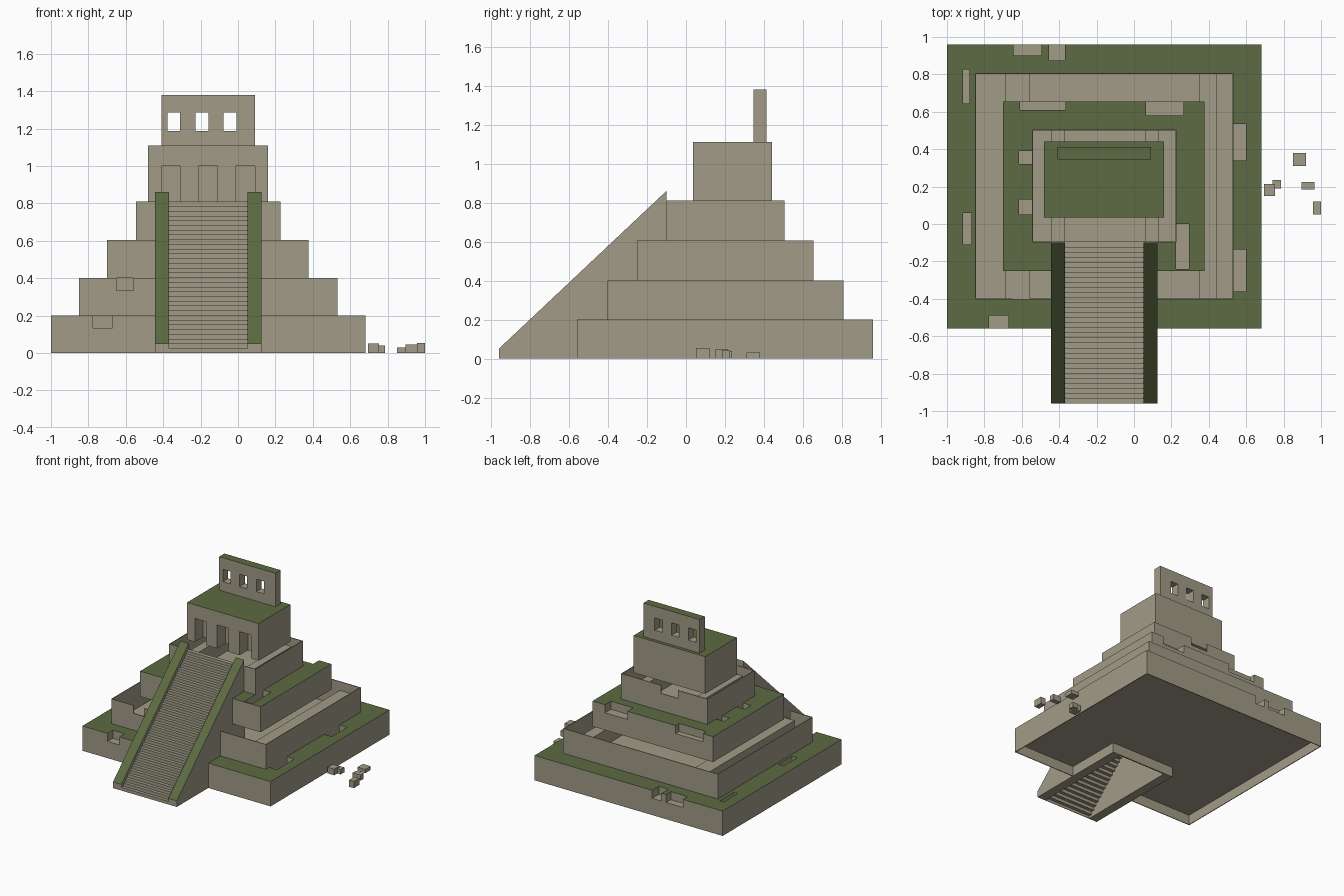
import bpy, bmesh

cube = bpy.data.objects.get("Cube")
if cube:
    bpy.data.objects.remove(cube, do_unlink=True)


def material(name, rgb):
    m = bpy.data.materials.new(name)
    m.use_nodes = True
    m.diffuse_color = (*rgb, 1)
    m.node_tree.nodes["Principled BSDF"].inputs["Base Color"].default_value = (*rgb, 1)
    return m


MATS = [material("weathered_stone", (0.355, 0.33, 0.245)),
        material("moss_green", (0.108, 0.146, 0.054))]
STONE, MOSS = 0, 1


def finish(name, bm, rule):
    """Turn a bmesh into an object, colouring each face by a rule."""
    bmesh.ops.remove_doubles(bm, verts=bm.verts, dist=1e-5)
    bmesh.ops.recalc_face_normals(bm, faces=bm.faces)
    bm.normal_update()
    for f in bm.faces:
        f.material_index = rule(f)
    me = bpy.data.meshes.new(name)
    bm.to_mesh(me)
    bm.free()
    for m in MATS:
        me.materials.append(m)
    ob = bpy.data.objects.new(name, me)
    bpy.context.scene.collection.objects.link(ob)
    return ob


def block(name, box, steps=(), mossy=False):
    """A box (x0,x1,y0,y1,z0,z1) carved by ordered (adds, box) steps."""
    steps = [(True, box)] + list(steps)
    ax = []
    for a in (0, 2, 4):
        lo, hi = box[a], box[a + 1]
        vals = {round(min(max(b[a + k], lo), hi), 4) for _, b in steps for k in (0, 1)}
        ax.append(sorted(vals))
    n = [len(v) - 1 for v in ax]

    def solid(c):
        if any(c[a] < 0 or c[a] >= n[a] for a in range(3)):
            return False
        mid = [(ax[a][c[a]] + ax[a][c[a] + 1]) / 2 for a in range(3)]
        full = False
        for adds, b in steps:
            if all(b[2 * a] < mid[a] < b[2 * a + 1] for a in range(3)):
                full = adds
        return full

    bm = bmesh.new()
    for c in ((i, j, k) for i in range(n[0]) for j in range(n[1]) for k in range(n[2])):
        if not solid(c):
            continue
        for a in range(3):
            u, v = (a + 1) % 3, (a + 2) % 3
            for side in (0, 1):
                nb = list(c)
                nb[a] += 2 * side - 1
                if solid(nb):
                    continue
                quad = []
                for du, dv in ((0, 0), (1, 0), (1, 1), (0, 1)):
                    p = [0, 0, 0]
                    p[a] = ax[a][c[a] + side]
                    p[u] = ax[u][c[u] + du]
                    p[v] = ax[v][c[v] + dv]
                    quad.append(bm.verts.new(p))
                bm.faces.new(quad)
    top = box[5]

    def rule(f):
        high = f.calc_center_median().z > top - 1e-3
        return MOSS if mossy and high and f.normal.z > 0.9 else STONE
    return finish(name, bm, rule)


def extrude_profile(name, pts, x0, x1, rule):
    """Extrude a (y, z) outline along x."""
    bm = bmesh.new()
    face = bm.faces.new([bm.verts.new((x0, y, z)) for y, z in pts])
    out = bmesh.ops.extrude_face_region(bm, geom=[face])["geom"]
    moved = [v for v in out if isinstance(v, bmesh.types.BMVert)]
    bmesh.ops.translate(bm, verts=moved, vec=(x1 - x0, 0, 0))
    return finish(name, bm, rule)


def chips(rects, top, depth=0.065):
    """Broken pockets in a tier top."""
    return [(False, (*r, top - depth, top + 1)) for r in rects]


def hollow(box, z0, z1, wall=0.006):
    return (False, (box[0] + wall, box[1] - wall, box[2] + wall, box[3] - wall, z0, z1))


def ridges(box, spans, top):
    """Low stone ridges running front to back inside an open tier."""
    return [(True, (x0, x1, box[2], box[3], box[4], top)) for x0, x1 in spans]


# Open shaft beneath the staircase, cut through the tiers
SHAFT = (False, (-0.37, 0.05, -1, -0.10, -1, 1))

# Bottom tier: recessed underside, mossy top with chips
tier1 = (-1.0, 0.682, -0.558, 0.96, 0, 0.2)
block("bottom_tier", tier1, [hollow(tier1, -1, 0.08)] + chips([
    (-0.645, -0.495, 0.90, 0.96), (-0.455, -0.37, 0.875, 0.96),
    (-0.915, -0.88, 0.645, 0.825), (-0.915, -0.87, -0.11, 0.06),
    (0.532, 0.60, 0.34, 0.535), (0.532, 0.60, -0.36, -0.135),
    (-0.775, -0.67, -0.558, -0.49)], 0.2) + [SHAFT], True)

# Second tier: open-topped stone trough
tier2 = (-0.85, 0.532, -0.403, 0.807, 0.2, 0.4)
block("second_tier", tier2,
      [hollow(tier2, 0.206, 1)] + ridges(tier2, [(-0.69, -0.56), (0.35, 0.44)], 0.33)
      + chips([(-0.65, -0.56, -0.403, -0.25)], 0.4) + [SHAFT])

# Third tier: mossy with chips
block("third_tier", (-0.70, 0.377, -0.25, 0.655, 0.4, 0.605), chips([
    (-0.61, -0.365, 0.61, 0.655), (0.065, 0.265, 0.58, 0.655),
    (-0.615, -0.545, 0.32, 0.39), (-0.615, -0.545, 0.05, 0.13),
    (0.225, 0.295, -0.24, 0.0)], 0.605) + [SHAFT], True)

# Fourth tier: open-topped stone trough
tier4 = (-0.545, 0.227, -0.10, 0.505, 0.605, 0.81)
block("fourth_tier", tier4,
      [hollow(tier4, 0.611, 1)] + ridges(tier4, [(-0.44, -0.37), (0.06, 0.13)], 0.74)
      + chips([(-0.28, -0.13, 0.44, 0.505)], 0.81))

# Temple with three doorways
block("temple", (-0.48, 0.16, 0.035, 0.44, 0.81, 1.11),
      [(False, (x, x + 0.1, 0, 0.14, 0.8, 1.0)) for x in (-0.41, -0.21, -0.01)], True)

# Roof comb with three windows
block("roof_comb", (-0.41, 0.092, 0.345, 0.412, 1.11, 1.38),
      [(False, (x, x + 0.068, 0, 1, 1.187, 1.287)) for x in (-0.377, -0.227, -0.077)], True)

# Staircase: thin folded flight, open underneath
COUNT, Y0, Y1, TOP = 32, -0.96, -0.10, 0.81
run, rise = (Y1 - Y0) / COUNT, TOP / COUNT
upper = [(Y0, 0)]
for i in range(COUNT):
    upper += [(Y0 + i * run, (i + 1) * rise), (Y0 + (i + 1) * run, (i + 1) * rise)]
gap = 0.004
lower = [(y + gap, max(0, z - gap)) for y, z in upper]
extrude_profile("stairs", upper + lower[::-1], -0.37, 0.05, lambda f: STONE)
block("stairs_back_wall", (-0.445, 0.125, Y1, Y1 + 0.01, 0, 0.605))

# Ramped side walls of the stairs with mossy tops
ramp = [(Y0, 0), (Y0, 0.05), (Y1, 0.86), (Y1, 0)]
for name, x in (("right_stair_wall", -0.445), ("left_stair_wall", 0.05)):
    extrude_profile(name, ramp, x, x + 0.075,
                    lambda f: MOSS if 0.1 < f.normal.z < 0.95 else STONE)

# Fallen stones
for i, (x, y, w, d, h) in enumerate([
        (0.695, 0.15, 0.06, 0.065, 0.05), (0.74, 0.19, 0.045, 0.045, 0.04),
        (0.85, 0.31, 0.07, 0.07, 0.03), (0.895, 0.185, 0.07, 0.04, 0.045),
        (0.957, 0.05, 0.043, 0.07, 0.055)]):
    block(f"fallen_stone_{i + 1}", (x, x + w, y, y + d, 0, h))
